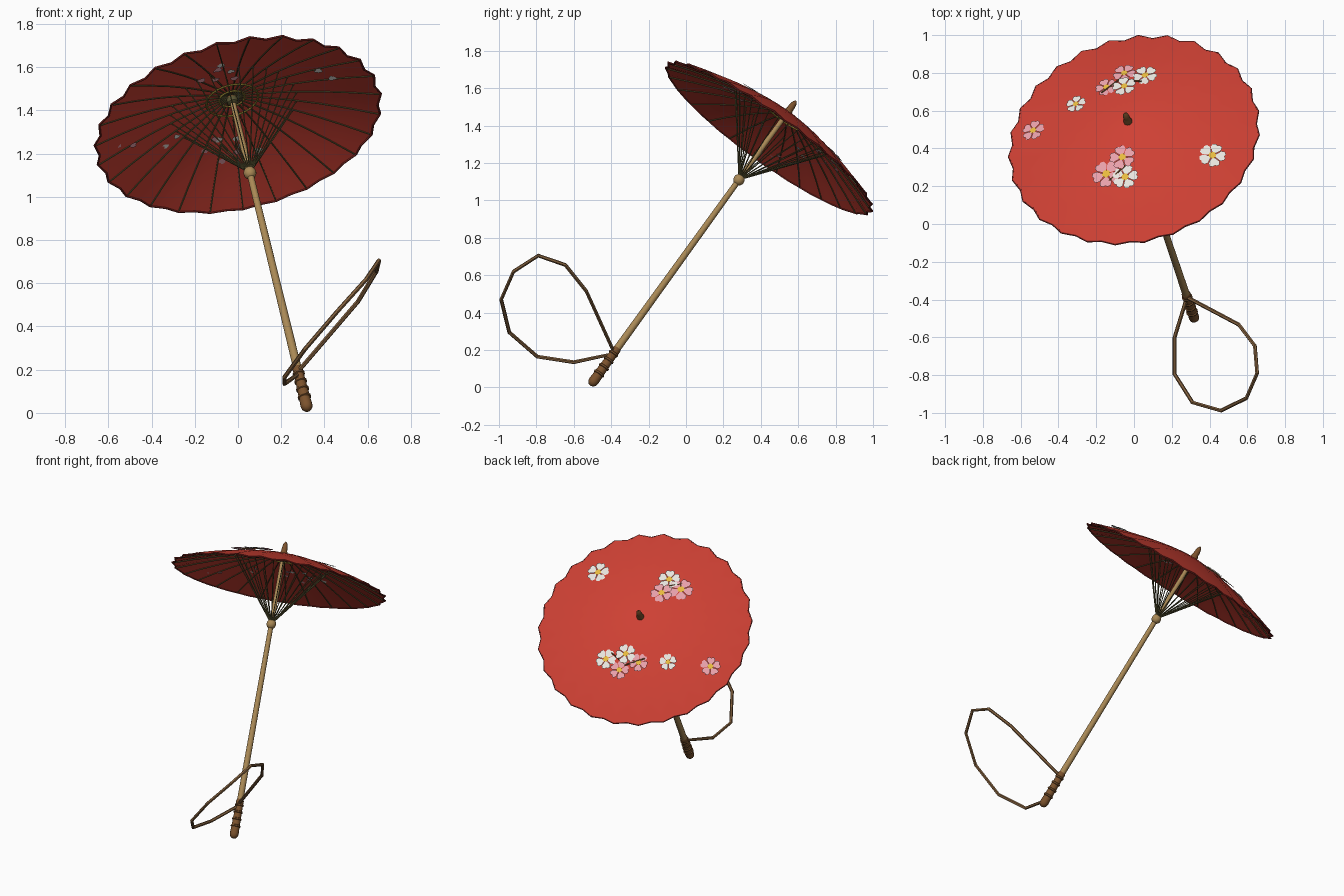
import bpy, bmesh, math
from mathutils import Vector, Matrix

if "Cube" in bpy.data.objects:
    bpy.data.objects.remove(bpy.data.objects["Cube"])

def material(name, rgb):
    m = bpy.data.materials.new(name)
    m.diffuse_color = (*rgb, 1)
    m.use_nodes = True
    m.node_tree.nodes["Principled BSDF"].inputs["Base Color"].default_value = m.diffuse_color
    return m

RED = material("paper red", (0.62, 0.052, 0.034))
EDGE = material("edge dark red", (0.25, 0.025, 0.02))
RIB = material("rib dark green", (0.10, 0.09, 0.032))
THREAD = material("thread olive", (0.45, 0.36, 0.05))
TAN = material("bamboo tan", (0.40, 0.25, 0.092))
BROWN = material("handle brown", (0.20, 0.085, 0.026))
CORD = material("cord brown", (0.23, 0.12, 0.048))
WHITE = material("petal white", (0.85, 0.83, 0.78))
PINK = material("petal pink", (0.82, 0.36, 0.41))
YELLOW = material("flower yellow", (0.82, 0.50, 0.05))

# Tilted frame: local z runs up the shaft, origin at the centre of the rim
AXIS = Vector((-0.365, 1.083, 1.5)).normalized()
E1 = (Vector((1, 0, 0)) - AXIS * AXIS.x).normalized()
E2 = AXIS.cross(E1)
CENTRE = Vector((0.0, 0.447, 1.337))
FRAME = Matrix((E1, E2, AXIS)).transposed().to_4x4()
FRAME.translation = CENTRE
R, H, BEND, N, PHASE = 0.677, 0.165, 1.5, 27, 0.14

def height(r):
    return H * (1 - (r / R) ** BEND)

def polar(r, a, z):
    return Vector((r * math.cos(a), r * math.sin(a), z))

def finish(name, bm, mats, smooth=True, frame=FRAME):
    me = bpy.data.meshes.new(name)
    bm.to_mesh(me)
    bm.free()
    ob = bpy.data.objects.new(name, me)
    bpy.context.collection.objects.link(ob)
    ob.matrix_world = frame
    for m in mats:
        me.materials.append(m)
    if smooth:
        bpy.ops.object.select_all(action='DESELECT')
        ob.select_set(True)
        bpy.context.view_layer.objects.active = ob
        bpy.ops.object.shade_smooth_by_angle(angle=math.radians(40))
    return ob

def lathe(name, profile, mat, seg=16):
    bm = bmesh.new()
    rings = [[bm.verts.new(polar(r, 2 * math.pi * i / seg, z)) for i in range(seg)]
             for r, z in profile]
    for a, b in zip(rings, rings[1:]):
        for i in range(seg):
            j = (i + 1) % seg
            bm.faces.new((a[i], a[j], b[j], b[i]))
    bm.faces.new(rings[0][::-1])
    bm.faces.new(rings[-1])
    return finish(name, bm, [mat])

def rods(name, pairs, radius, mat, seg=6):
    bm = bmesh.new()
    for p, q in pairs:
        v = q - p
        m = Matrix.Translation((p + q) / 2) @ v.to_track_quat('Z', 'Y').to_matrix().to_4x4()
        bmesh.ops.create_cone(bm, cap_ends=True, segments=seg, radius1=radius,
                              radius2=radius, depth=v.length, matrix=m)
    return finish(name, bm, [mat])

def tube(name, points, radius, mat, frame, res=1):
    cu = bpy.data.curves.new(name, 'CURVE')
    cu.dimensions = '3D'
    cu.bevel_depth, cu.bevel_resolution = radius, res
    sp = cu.splines.new('POLY')
    sp.points.add(len(points) - 1)
    for p, co in zip(sp.points, points):
        p.co = (*co, 1)
    sp.use_cyclic_u = True
    sp.use_smooth = False
    cu.materials.append(mat)
    ob = bpy.data.objects.new(name, cu)
    bpy.context.collection.objects.link(ob)
    ob.matrix_world = frame

# Canopy: scalloped shallow dome of two paper sheets, sagging between the ribs
def canopy_point(k, f):
    mid = k % 2
    r = f * (R - 0.020 * mid * f ** 4)
    return polar(r, PHASE + math.pi * k / N, height(f * R) - 0.006 * mid * f)

def sheet(name, drop):
    bm = bmesh.new()
    fractions = [0.03, 0.17, 0.33, 0.5, 0.67, 0.84, 1.0]
    rings = [[bm.verts.new(canopy_point(k, f) - Vector((0, 0, drop))) for k in range(2 * N)]
             for f in fractions]
    bm.faces.new(rings[0])
    for a, b in zip(rings, rings[1:]):
        for i in range(2 * N):
            j = (i + 1) % (2 * N)
            bm.faces.new((a[i], b[i], b[j], a[j]))
    if drop:
        bmesh.ops.reverse_faces(bm, faces=bm.faces[:])
    finish(name, bm, [RED])

sheet("canopy_top", 0)
sheet("canopy_lining", 0.004)
tube("canopy_edge", [canopy_point(k, 1) - Vector((0, 0, 0.003)) for k in range(2 * N)],
     0.005, EDGE, FRAME)

# Ribs under the canopy and stretchers rising from the runner
ribs, stretchers = [], []
for k in range(N):
    a = PHASE + 2 * math.pi * k / N
    path = [polar(f * R, a, height(f * R) - 0.008) for f in (0.03, 0.2, 0.4, 0.6, 0.8, 0.985)]
    ribs += list(zip(path, path[1:]))
    stretchers.append((polar(0.015, a, -0.265), polar(0.30, a, height(0.30) - 0.010)))
rods("ribs", ribs, 0.0036, RIB)
rods("stretchers", stretchers, 0.0029, RIB)

# Binding threads around the hub
for name, r in (("outer_thread", 0.122), ("inner_thread", 0.06)):
    tube(name, [polar(r, math.pi * k / N, height(r) - 0.015) for k in range(2 * N)],
         0.0042, THREAD, FRAME)

# Shaft, hub, runner and finial
lathe("shaft", [(0.020, -1.44), (0.0135, 0.15)], TAN)
lathe("hub", [(0.016, 0.115), (0.026, 0.122), (0.026, 0.145), (0.016, 0.152)], RIB)
lathe("runner", [(0.029 * math.sin(math.pi * i / 10) + 0.001,
                  -0.285 - 0.031 * math.cos(math.pi * i / 10)) for i in range(11)], TAN)
lathe("finial", [(0.022, 0.135), (0.023, 0.176), (0.018, 0.188), (0.018, 0.205),
                 (0.013, 0.232), (0.003, 0.246)], BROWN)

# Grip with a rounded end and raised bands
grip = [(0.003, -1.668), (0.015, -1.664), (0.025, -1.652), (0.028, -1.636)]
for k in range(4):
    z = -1.588 + 0.045 * k
    w = 0.026 - 0.001 * k
    grip += [(w, z - 0.007), (w + 0.005, z - 0.004), (w + 0.005, z + 0.004), (w, z + 0.007)]
grip += [(0.024, -1.425), (0.019, -1.415)]
lathe("grip", grip, BROWN)

# Wrist cord
cord = [(0.28, -0.39, 0.18), (0.215, -0.60, 0.135), (0.215, -0.795, 0.165),
        (0.31, -0.945, 0.295), (0.46, -0.988, 0.47), (0.595, -0.922, 0.62),
        (0.652, -0.79, 0.705), (0.64, -0.645, 0.655), (0.555, -0.533, 0.515),
        (0.285, -0.39, 0.20)]
tube("wrist_cord", cord, 0.0105, CORD, Matrix.Identity(4))

# Find the spot on the dome lying under a given plan position
def on_dome(x, y):
    u = v = 0.0
    det = E1.x * E2.y - E1.y * E2.x
    for _ in range(20):
        h = height(math.hypot(u, v))
        dx, dy = x - CENTRE.x - h * AXIS.x, y - CENTRE.y - h * AXIS.y
        u, v = (dx * E2.y - dy * E2.x) / det, (E1.x * dy - E1.y * dx) / det
    r = math.hypot(u, v)
    slope = 0.9 * H / R * (r / R) ** (BEND - 1)
    return Vector((u, v, height(r))), Vector((slope * u / r, slope * v / r, 1)).normalized()

# Five-petalled blossoms with notched petals and yellow centres
PETAL = [(0.1, 0), (0.45, -33), (0.75, -34), (0.97, -23), (1.0, -9), (0.9, 0),
         (1.0, 9), (0.97, 23), (0.75, 34), (0.45, 33)]

def blossom(name, x, y, size, mat, turn, lift):
    p, n = on_dome(x, y)
    turn_to = n.to_track_quat('Z', 'Y').to_matrix().to_4x4()
    bm = bmesh.new()
    for k in range(5):
        a0 = turn + 2 * math.pi * k / 5
        bm.faces.new([bm.verts.new(polar(size * r, a0 + math.radians(a), 0.003 * r))
                      for r, a in PETAL])
    disc = bm.faces.new([bm.verts.new(polar(size * 0.29, math.pi * i / 5, 0.004))
                         for i in range(10)])
    disc.material_index = 1
    finish(name, bm, [mat, YELLOW], False, FRAME @ Matrix.Translation(p + n * lift) @ turn_to)
    # Petal tips showing through the lining
    bm = bmesh.new()
    for k in (0, 2):
        a0 = turn + 2 * math.pi * k / 5
        bm.faces.new([bm.verts.new(polar(size * (0.3 + 0.65 * r), a0 + math.radians(a * 0.6), 0))
                      for r, a in reversed(PETAL)])
    finish(name + "_underside", bm, [mat], False,
           FRAME @ Matrix.Translation(p - n * 0.013) @ turn_to)

BLOSSOMS = [(-0.145, 0.262, 0.078, PINK), (-0.06, 0.35, 0.070, PINK),
            (-0.045, 0.245, 0.070, WHITE), (-0.145, 0.72, 0.060, PINK),
            (-0.05, 0.793, 0.062, PINK), (-0.05, 0.723, 0.064, WHITE),
            (0.06, 0.783, 0.066, WHITE), (-0.305, 0.630, 0.055, WHITE),
            (-0.53, 0.490, 0.063, PINK), (0.415, 0.36, 0.072, WHITE)]
for i, (x, y, s, m) in enumerate(BLOSSOMS):
    blossom("blossom_%d" % (i + 1), x, y, s, m, 0.7 * i, 0.005 + 0.0015 * (i % 3))

# Twigs joining the clusters
twigs = []
for a, b in (((-0.13, 0.225), (-0.035, 0.315)), ((-0.17, 0.69), (-0.07, 0.765)),
             ((-0.06, 0.76), (0.04, 0.75))):
    ends = [on_dome(*q) for q in (a, b)]
    twigs.append(tuple(p + n * 0.008 for p, n in ends))
rods("twigs", twigs, 0.004, BROWN)
